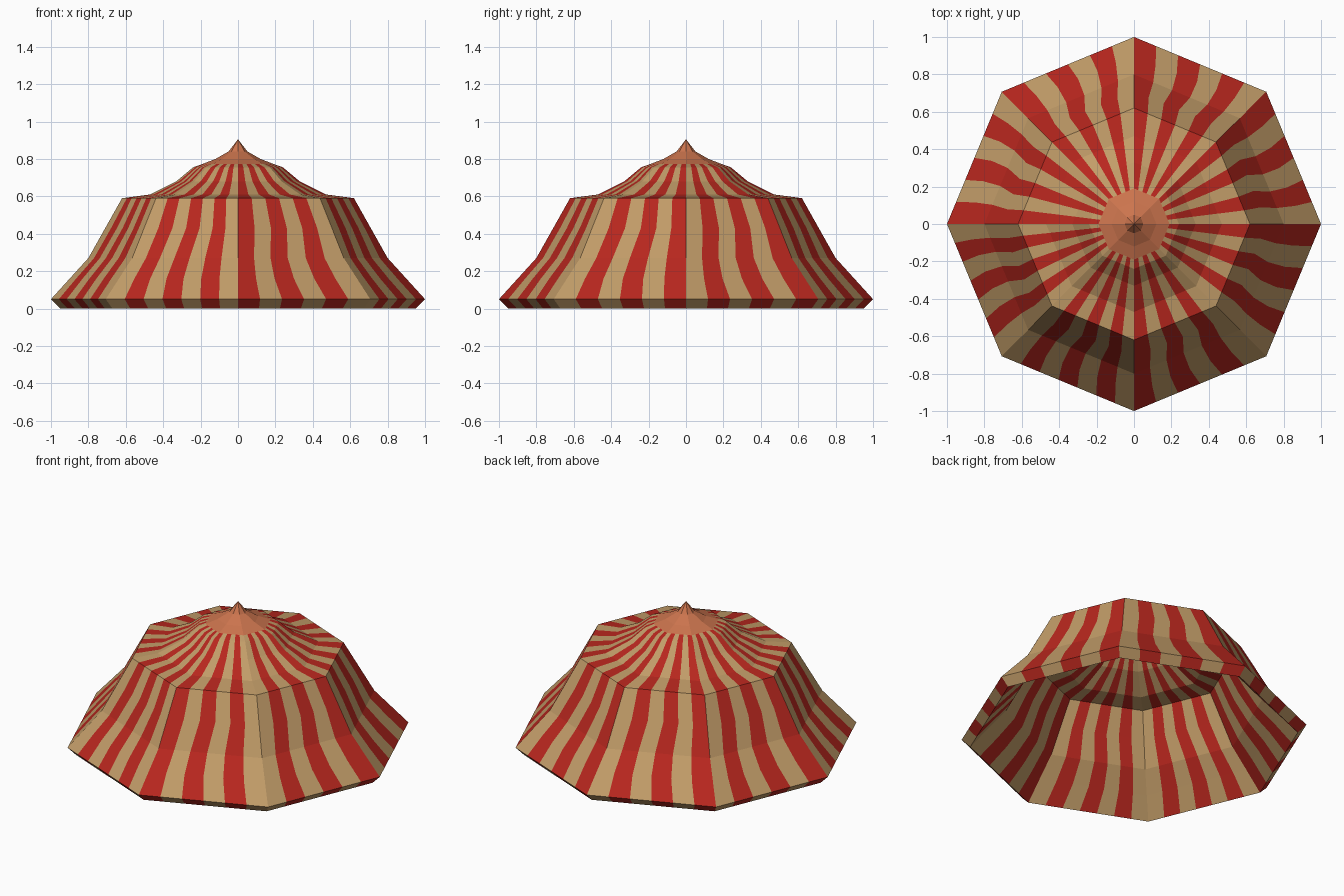
import bpy, bmesh, math
from mathutils import Vector

if "Cube" in bpy.data.objects:
    bpy.data.objects.remove(bpy.data.objects["Cube"])


def material(name, rgb):
    m = bpy.data.materials.new(name)
    m.diffuse_color = (*rgb, 1)
    m.use_nodes = True
    m.node_tree.nodes["Principled BSDF"].inputs["Base Color"].default_value = m.diffuse_color
    return m


RED = material("red canvas", (0.48, 0.020, 0.013))
TAN = material("tan canvas", (0.54, 0.335, 0.14))
SALMON = material("salmon cap", (0.60, 0.175, 0.075))

SIDES = 8
SEVEN_BANDS = {4, 5}   # panels that begin and end with a tan stripe
RED_FIRST = {6}        # panel that begins with a red stripe


def corner(i, r, z):
    a = math.tau * i / SIDES
    return Vector((r * math.cos(a), r * math.sin(a), z))


def finish(bm, name, mats, inside):
    bmesh.ops.remove_doubles(bm, verts=bm.verts, dist=0.0005)
    if inside:
        bmesh.ops.reverse_faces(bm, faces=bm.faces)
    mesh = bpy.data.meshes.new(name)
    bm.to_mesh(mesh)
    bm.free()
    for m in mats:
        mesh.materials.append(m)
    bpy.context.collection.objects.link(bpy.data.objects.new(name, mesh))


def striped_sheet(name, profile, inside=False):
    """Octagonal sheet; profile rows are (radius, height, stripe sway)."""
    bm = bmesh.new()
    for side in range(SIDES):
        bands = 7 if side in SEVEN_BANDS else 6
        rows = []
        for r, z, sway in profile:
            a, b = corner(side, r, z), corner(side + 1, r, z)
            row = []
            for k in range(bands + 1):
                u = k / bands
                u += sway * math.sin(math.pi * u)
                row.append(bm.verts.new(a.lerp(b, u)))
            rows.append(row)
        for low, high in zip(rows, rows[1:]):
            for k in range(bands):
                f = bm.faces.new((low[k], low[k + 1], high[k + 1], high[k]))
                f.material_index = (k + (side in RED_FIRST)) % 2
    finish(bm, name, (TAN, RED), inside)


def pointed_cap(name, profile, tip_z, inside=False):
    bm = bmesh.new()
    rings = [[bm.verts.new(corner(i, r, z)) for i in range(SIDES)]
             for r, z in profile]
    tip = bm.verts.new((0, 0, tip_z))
    for i in range(SIDES):
        j = (i + 1) % SIDES
        for low, high in zip(rings, rings[1:]):
            bm.faces.new((low[i], low[j], high[j], high[i]))
        bm.faces.new((rings[-1][i], rings[-1][j], tip))
    finish(bm, name, (SALMON,), inside)


# bevelled rim joining the outer canvas to the lining
striped_sheet("hem", [(0.95, 0.0, 0), (1.0, 0.05, 0)])

# flared wall with gently swaying stripes, and its lining
striped_sheet("tent_wall", [(1.0, 0.05, 0), (0.9, 0.16, -0.03), (0.8, 0.27, -0.03),
                            (0.71, 0.43, 0.02), (0.62, 0.59, 0)])
striped_sheet("wall_lining", [(0.95, 0.0, 0), (0.847, 0.115, -0.03), (0.743, 0.229, -0.03),
                              (0.66, 0.377, 0.02), (0.576, 0.525, 0)], inside=True)

# sagging roof and its lining
striped_sheet("tent_roof", [(0.62, 0.59, 0), (0.47, 0.61, 0), (0.33, 0.68, 0),
                            (0.24, 0.755, 0), (0.19, 0.773, 0)])
striped_sheet("roof_lining", [(0.576, 0.525, 0), (0.45, 0.542, 0), (0.29, 0.62, 0),
                              (0.205, 0.69, 0), (0.17, 0.703, 0)], inside=True)

# plain cap rising to a point, and its lining
pointed_cap("roof_cap", [(0.19, 0.773), (0.12, 0.80), (0.05, 0.84)], 0.905)
pointed_cap("cap_lining", [(0.17, 0.703), (0.09, 0.735)], 0.79, inside=True)
